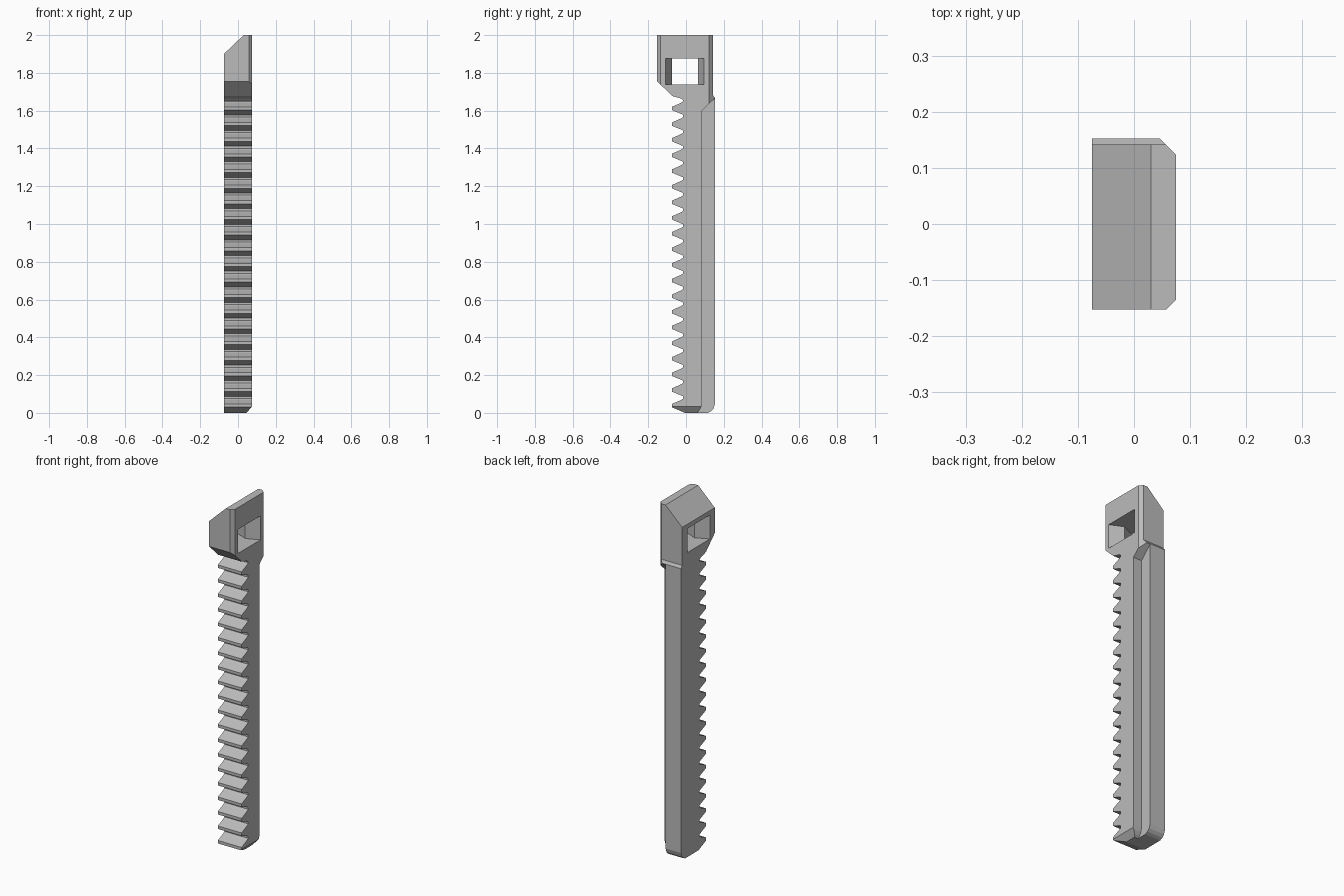
import bpy, bmesh
from mathutils import Vector

cube = bpy.data.objects.get("Cube")
if cube:
    bpy.data.objects.remove(cube, do_unlink=True)

grey = bpy.data.materials.new("plain grey")
grey.use_nodes = True
colour = (0.5, 0.5, 0.5, 1)
grey.diffuse_color = colour
grey.node_tree.nodes["Principled BSDF"].inputs["Base Color"].default_value = colour

HALF = 0.075      # half thickness along x
FRONT, BACK = -0.1525, 0.1525
TIP, ROOT = -0.075, -0.015
PITCH, TEETH = 0.0828, 20


def prism(name, outline, start, offset):
    """Extrude a flat outline of 3D points by an offset."""
    bm = bmesh.new()
    face = bm.faces.new([bm.verts.new(p) for p in outline])
    new = bmesh.ops.extrude_face_region(bm, geom=[face])["geom"]
    bmesh.ops.translate(bm, vec=offset,
                        verts=[v for v in new if isinstance(v, bmesh.types.BMVert)])
    bmesh.ops.translate(bm, vec=start, verts=bm.verts[:])
    bmesh.ops.recalc_face_normals(bm, faces=bm.faces[:])
    mesh = bpy.data.meshes.new(name)
    bm.to_mesh(mesh)
    bm.free()
    mesh.materials.append(grey)
    obj = bpy.data.objects.new(name, mesh)
    bpy.context.collection.objects.link(obj)
    return obj


def side_prism(name, outline, x0, x1):
    return prism(name, [(0, y, z) for y, z in outline], (x0, 0, 0), (x1 - x0, 0, 0))


def chamfer(bm, point, normal):
    """Slice off everything beyond a plane and close the cut."""
    cut = bmesh.ops.bisect_plane(bm, geom=bm.verts[:] + bm.edges[:] + bm.faces[:],
                                 plane_co=Vector(point), plane_no=Vector(normal).normalized(),
                                 clear_outer=True, dist=1e-5)["geom_cut"]
    bmesh.ops.edgenet_fill(bm, edges=[e for e in cut if isinstance(e, bmesh.types.BMEdge)])


def subtract(target, cutter):
    cutter.hide_render = True
    mod = target.modifiers.new("cut", "BOOLEAN")
    mod.operation = "DIFFERENCE"
    mod.solver = "EXACT"
    mod.object = cutter
    bpy.context.view_layer.objects.active = target
    bpy.ops.object.modifier_apply(modifier=mod.name)
    bpy.data.objects.remove(cutter, do_unlink=True)


# Side profile: rack teeth up the front, then the head, then the back
profile = []
for i in range(TEETH):
    z = i * PITCH
    profile += [(ROOT, z + 0.005), (ROOT - 0.012, z + 0.010), (TIP, z + 0.030),
                (TIP, z + 0.047), (ROOT - 0.012, z + 0.068), (ROOT, z + 0.076)]
profile[:2] = [(-0.005, 0)]
profile += [(ROOT, 1.655), (-0.025, 1.664), (-0.072, 1.677), (FRONT, 1.755),
            (FRONT, 2), (0.142, 2), (0.142, 1.683), (BACK, 1.668),
            (BACK, 0.045), (0.145, 0.022), (0.132, 0.008), (0.115, 0)]
body = side_prism("toothed_bar_with_head", profile, -HALF, HALF)

# Chamfers on head corners, sloped top and lower end
bm = bmesh.new()
bm.from_mesh(body.data)
chamfer(bm, (-HALF, 0, 1.9), (-0.10, 0, 0.105))
chamfer(bm, (HALF, -0.135, 0), (1, -1, 0))
chamfer(bm, (HALF, 0.123, 0), (1, 1, 0))
chamfer(bm, (0.045, 0, 0), (0.035, 0, -0.03))
bmesh.ops.recalc_face_normals(bm, faces=bm.faces[:])
bm.to_mesh(body.data)
bm.free()

# Rebate along the back edge of the bar
rebate = [(0.085, 1.6), (0.2, 1.712), (0.2, -0.1), (0.02, -0.1),
          (0.052, -0.005), (0.068, 0.01), (0.080, 0.028), (0.085, 0.05)]
subtract(body, side_prism("rebate_cutter", rebate, 0.022, 0.2))

# Waisted window through the head
window = [(-0.08, -0.111), (0, -0.075), (0.08, -0.111),
          (0.08, 0.097), (0, 0.064), (-0.08, 0.097)]
subtract(body, prism("window_cutter", [(x, y, 0) for x, y in window],
                     (0, 0, 1.738), (0, 0, 0.137)))
